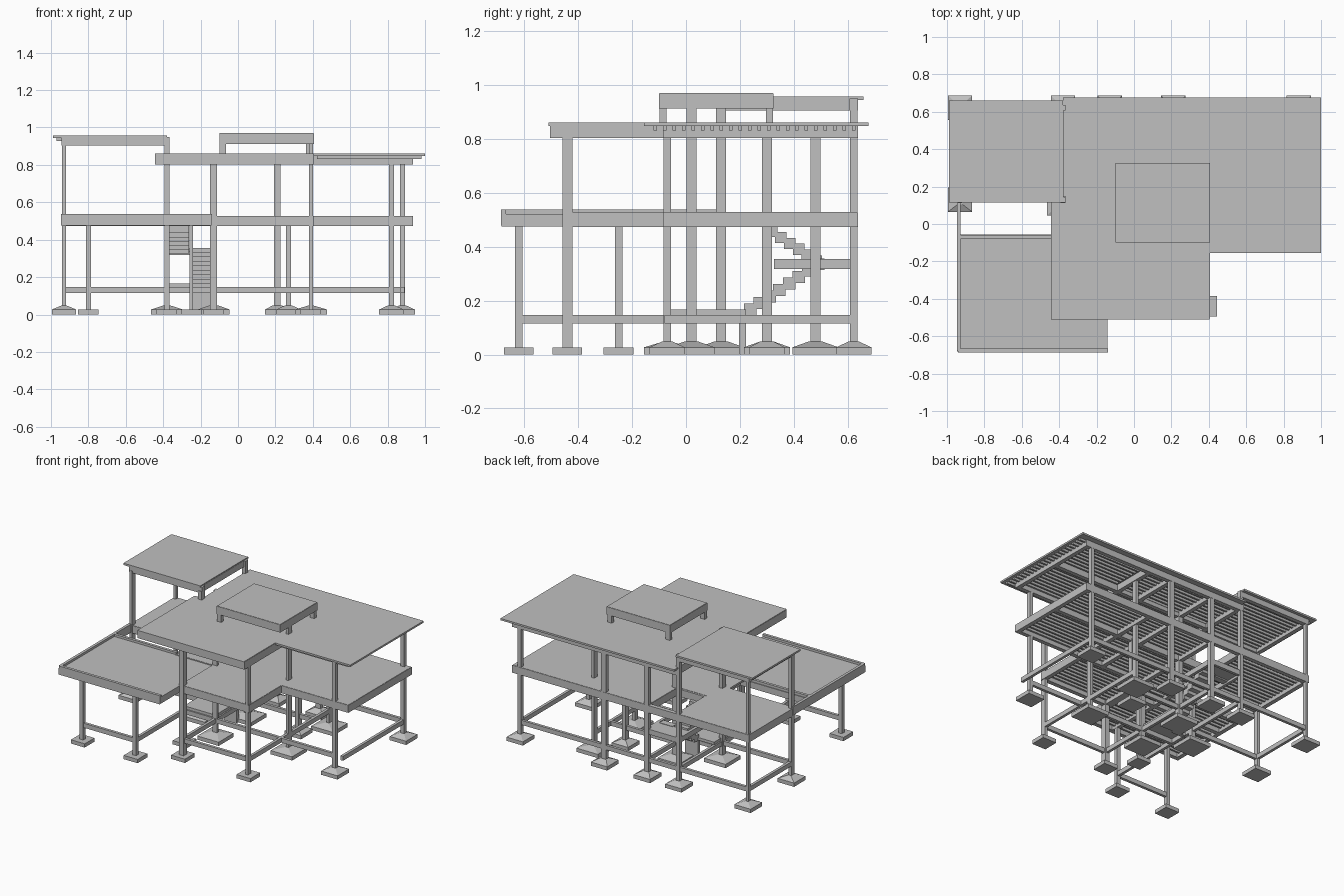
import bpy
import bmesh

old = bpy.data.objects.get("Cube")
if old:
    bpy.data.objects.remove(old, do_unlink=True)

concrete = bpy.data.materials.new("light_grey_concrete")
concrete.use_nodes = True
grey = (0.53, 0.53, 0.53, 1)
concrete.diffuse_color = grey
concrete.node_tree.nodes["Principled BSDF"].inputs["Base Color"].default_value = grey

# Structural grid lines from west to east
west, porch, stair, rear_post, middle, inner, hall_x, east, side, outer, far_east = (
    -0.93, -0.8, -0.38, -0.25, -0.13, 0.21, 0.27, 0.39, 0.82, 0.88, 0.92)
west_edge, roof_west = -0.945, -0.43
# Structural grid lines from front to back
porch_edge, porch_row, roof_front, front, porch_mid, hall, landing_row, tower, centre, rear, back = (
    -0.67, -0.62, -0.49, -0.44, -0.25, -0.07, 0.02, 0.13, 0.3, 0.48, 0.622)
# Heights
ground_top, floor_top, rim_top, roof_top, tower_top, raised_top = 0.147, 0.528, 0.538, 0.86, 0.957, 0.97
storey, upper_storey, tower_storey = 0.49, 0.81, 0.92
slab, rib = 0.013, 0.016
slim, medium, wide = 0.02, 0.028, 0.037


def add_block(bm, x0, x1, y0, y1, z0, z1, inset_x=0, inset_y=0):
    """Box whose top may be drawn in to make a frustum."""
    low = [bm.verts.new(p) for p in ((x0, y0, z0), (x1, y0, z0), (x1, y1, z0), (x0, y1, z0))]
    x0, x1, y0, y1 = x0 + inset_x, x1 - inset_x, y0 + inset_y, y1 - inset_y
    high = [bm.verts.new(p) for p in ((x0, y0, z1), (x1, y0, z1), (x1, y1, z1), (x0, y1, z1))]
    bm.faces.new(low[::-1])
    bm.faces.new(high)
    for i in range(4):
        bm.faces.new((low[i], low[i - 3], high[i - 3], high[i]))


def finish(name, bm):
    mesh = bpy.data.meshes.new(name)
    bm.to_mesh(mesh)
    bm.free()
    mesh.materials.append(concrete)
    bpy.context.collection.objects.link(bpy.data.objects.new(name, mesh))


def blocks(name, items):
    bm = bmesh.new()
    for item in items:
        add_block(bm, *item)
    finish(name, bm)


def column(name, x, y, width, depth, top, half):
    """Column with its spread footing; wide footings have a sloped cap."""
    bm = bmesh.new()
    base, cap = 0.027, 0.048
    add_block(bm, x - width / 2, x + width / 2, y - depth / 2, y + depth / 2, slim, top)
    add_block(bm, x - half, x + half, y - half, y + half, 0, base)
    if half > pad:
        add_block(bm, x - half, x + half, y - half, y + half, base, cap,
                  half - width * 0.7, half - depth * 0.7)
    finish(name, bm)


def deck(name, rects, top):
    """Thin slab pieces carried on close-set joists."""
    bm = bmesh.new()
    under, spacing = top - slab, 0.035
    for x0, x1, y0, y1 in rects:
        add_block(bm, x0, x1, y0, y1, under, top)
        y = y0 + spacing
        while y < y1 - spacing:
            add_block(bm, x0 + slim, x1 - slim, y, y + slab, under - rib, under)
            y += spacing
    finish(name, bm)


def beams(name, along_x, along_y, top, depth, width=0.03):
    """Beam grid: (y, start, end) runs and (x, start, end) runs."""
    h, bottom = width / 2, top - depth
    blocks(name, [(a - h, b + h, y - h, y + h, bottom, top) for y, a, b in along_x]
           + [(x - h, x + h, a - h, b + h, bottom, top) for x, a, b in along_y])


# Columns and footings
pad, broad, huge = 0.055, 0.065, 0.085
column("balcony_column_left", porch, porch_row, medium, medium, storey, pad)
column("balcony_column_right", stair, porch_row, medium, medium, storey, pad)
column("balcony_column_rear", rear_post, porch_mid, slim, medium, storey, pad)
column("front_column_left", middle, front, wide, wide, upper_storey, pad)
column("front_column_right", east, front, slim, wide, upper_storey, pad)
column("hall_column_left", middle, hall, wide, slim, upper_storey, huge)
column("hall_column_right", east, landing_row, slim, wide, tower_storey, huge)
column("hall_column_middle", hall_x, centre, medium, wide, storey, broad)
column("stair_column", middle, centre, wide, wide, upper_storey, huge)
column("side_column", side, hall, medium, medium, upper_storey, broad)
column("inner_column", east, rear, slim, wide, upper_storey, huge)
column("tower_column_front_left", west, tower, slim, wide, tower_storey, broad)
column("tower_column_front_right", stair, tower, medium, wide, tower_storey, huge)
column("tower_column_back_left", west, back, slim, medium, tower_storey, broad)
column("tower_column_back_right", stair, back, medium, medium, tower_storey, broad)
column("back_column_middle", middle, back, wide, medium, upper_storey, broad)
column("back_column_inner", inner, back, wide, medium, upper_storey, broad)
column("back_column_outer", outer, back, medium, medium, upper_storey, broad)

# Ground tie beams
beams("ground_beams",
      [(porch_row, porch, stair), (front, middle, east), (hall, stair, side),
       (tower, west, stair), (centre, middle, east), (back, west, outer)],
      [(west, tower, back), (stair, porch_row, back), (middle, front, back),
       (east, front, rear), (outer, hall, back)], ground_top, 0.032, slim)

# First floor, open above the staircase
edge = slab
deck("first_floor_deck",
     [(middle - edge, east + edge, front - edge, hall - edge),
      (roof_west, far_east + edge, hall - edge, centre),
      (middle - edge, far_east + edge, centre, back + edge),
      (west_edge, stair, tower - edge, back + edge)], floor_top)
beams("first_floor_beams",
      [(front, middle, east), (hall, roof_west, far_east), (centre, stair, far_east),
       (tower, west, stair), (back, west, far_east)],
      [(west, tower, back), (stair, hall, back), (middle, front, back),
       (inner, hall, back), (east, front, back), (far_east, hall, back)],
      floor_top - 0.002, 0.053)

# Balcony slab with a low rim
balcony_top = floor_top - 0.006
deck("balcony_deck", [(west, middle - edge, porch_edge, hall)], balcony_top)
beams("balcony_beams",
      [(porch_edge, west, middle - medium), (porch_mid, west, middle - medium), (hall, west, stair)],
      [(west, porch_edge, hall), (stair, porch_edge, hall), (middle - medium, porch_edge, hall)],
      balcony_top - 0.002, 0.045)
beams("balcony_rim",
      [(porch_edge - edge / 2, west, middle - slim), (hall, west, roof_west - edge)],
      [(west - edge / 2, porch_edge, tower)], rim_top, 0.06, slim)

# Main roof with thin eaves on the back and east
eave = 0.055
deck("main_roof_deck",
     [(roof_west - edge, east + edge, roof_front - slim, tower),
      (stair, east + edge, tower, back + eave),
      (east + edge, 1, hall - huge, back + eave)], roof_top)
beams("main_roof_beams",
      [(roof_front, roof_west, east), (hall, roof_west, far_east),
       (centre, stair, far_east), (back, stair, far_east)],
      [(roof_west, roof_front, tower), (stair + slim, tower, back), (middle, roof_front, back),
       (inner, hall, back), (east, roof_front, back), (far_east, hall, back)],
      roof_top - 0.003, eave)

# Raised roof box on short legs
box_west, box_front, box_back = -0.085, -0.085, 0.31
deck("raised_roof_deck",
     [(box_west - edge, east + edge, box_front - edge, box_back + edge)], raised_top)
beams("raised_roof_beams",
      [(box_front, box_west, east), (box_back, box_west, east)],
      [(box_west, box_front, box_back), (east, box_front, box_back)], raised_top - 0.002, eave)
legs = ((box_west, box_front), (box_west, box_back), (east - edge, box_back))
blocks("raised_roof_legs", [(x - slab, x + slim, y - slab, y + slab, roof_top - slab, tower_storey)
                            for x, y in legs])

# Tower roof
deck("tower_roof_deck", [(-0.99, stair, tower - rib, back + wide)], tower_top)
beams("tower_roof_beams", [(tower, west, stair), (back, west, stair)],
      [(west, tower, back), (stair - slab, tower, back)], tower_top - 0.007, 0.045)


# Staircase: two opposed flights and a landing
def flight(name, x, y, z, run, rise, count):
    half = 0.052
    steps = []
    for i in range(count):
        ends = sorted((y + i * run, y + (i + 1.3) * run))
        steps.append((x - half, x + half, *ends, z + i * rise - slim, z + (i + 1) * rise))
    blocks(name, steps)


landing_top = 0.354
flight("lower_flight", -0.2, 0.215, 0.165, 0.036, 0.024, 8)
flight("upper_flight", -0.315, 0.505, 0.345, -0.033, 0.022, 6)
blocks("stair_landing", [(stair, middle, rear + slim, back, landing_top - slim, landing_top)])
beams("landing_beams", [(back, stair, middle)],
      [(stair, centre + wide, back), (middle, centre + wide, back)], landing_top, wide, slim)
blocks("stair_base", [(stair, middle, hall, inner + slab, ground_top, ground_top + slim),
                      (rear_post, middle - slim, inner - slab, inner + slab, 0, ground_top)])
